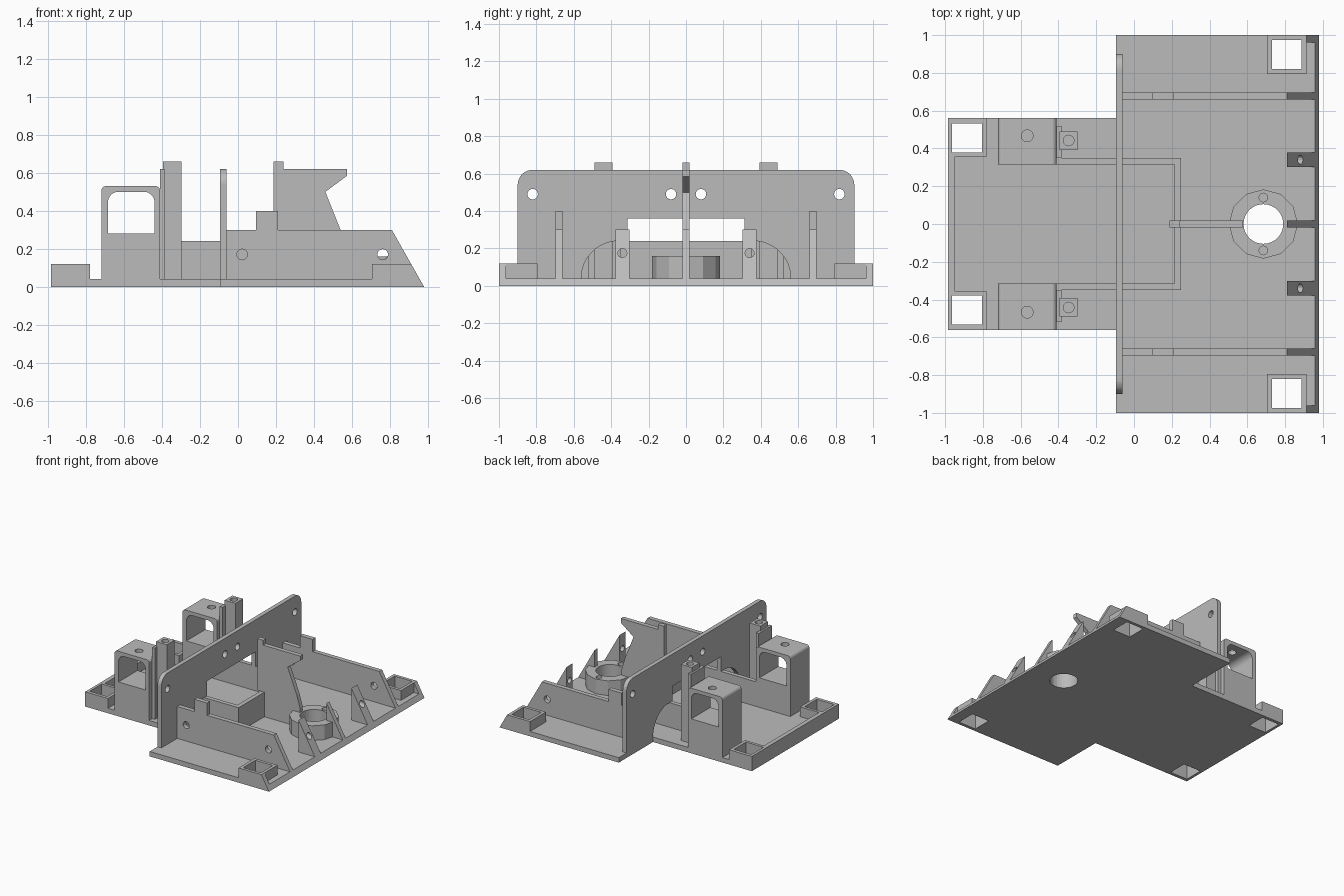
import bpy, bmesh, math
from mathutils import Vector

cube = bpy.data.objects.get("Cube")
if cube:
    bpy.data.objects.remove(cube, do_unlink=True)

grey = bpy.data.materials.new("plain grey")
grey.use_nodes = True
GREY = (0.5, 0.5, 0.5, 1)
grey.diffuse_color = GREY
grey.node_tree.nodes["Principled BSDF"].inputs["Base Color"].default_value = GREY


def prism(name, plane, outline, lo, hi):
    """Extrude a 2D outline drawn in a plane along the remaining axis."""
    place = {"xy": lambda a, b, c: (a, b, c),
             "xz": lambda a, b, c: (a, c, b),
             "yz": lambda a, b, c: (c, a, b)}[plane]
    bm = bmesh.new()
    face = bm.faces.new([bm.verts.new(place(a, b, lo)) for a, b in outline])
    shift = Vector(place(0, 0, hi - lo))
    new = bmesh.ops.extrude_face_region(bm, geom=[face])["geom"]
    bmesh.ops.translate(bm, vec=shift,
                        verts=[v for v in new if isinstance(v, bmesh.types.BMVert)])
    bmesh.ops.recalc_face_normals(bm, faces=bm.faces)
    mesh = bpy.data.meshes.new(name)
    bm.to_mesh(mesh)
    bm.free()
    mesh.materials.append(grey)
    obj = bpy.data.objects.new(name, mesh)
    bpy.context.collection.objects.link(obj)
    return obj


def rect(a0, a1, b0, b1):
    return [(a0, b0), (a1, b0), (a1, b1), (a0, b1)]


def arc(a, b, r, start, end, steps=8):
    angles = [math.radians(start + (end - start) * i / steps) for i in range(steps + 1)]
    return [(a + r * math.cos(t), b + r * math.sin(t)) for t in angles]


def circle(a, b, r, sides=24):
    return arc(a, b, r, 0, 360, sides)[:-1]


def arched(a0, a1, b0, b1, r):
    """Rectangle with rounded top corners."""
    return ([(a0, b0), (a1, b0)] + arc(a1 - r, b1 - r, r, 0, 90)
            + arc(a0 + r, b1 - r, r, 90, 180))


def box(name, x0, x1, y0, y1, z0, z1):
    return prism(name, "xy", rect(x0, x1, y0, y1), z0, z1)


def cut(obj, plane, outline, lo=-2, hi=2):
    """Remove a prism from a part."""
    cutter = prism("cutter", plane, outline, lo, hi)
    cutter.hide_render = True
    mod = obj.modifiers.new("cut", "BOOLEAN")
    mod.operation = "DIFFERENCE"
    mod.solver = "EXACT"
    mod.object = cutter
    bpy.context.view_layer.update()
    graph = bpy.context.evaluated_depsgraph_get()
    mesh = bpy.data.meshes.new_from_object(obj.evaluated_get(graph))
    obj.modifiers.clear()
    obj.data = mesh
    bpy.data.objects.remove(cutter, do_unlink=True)


def span(side, near, far):
    """Ordered y range on one side of the centre."""
    return sorted((side * near, side * far))


FLOOR, RIM, LOW, RIB = 0.04, 0.12, 0.24, 0.30
PLATE_BACK, PLATE_FRONT = -0.095, -0.06
HUB = 0.685

# Base plate: wide front with a sloped edge, narrow rear
base_front = prism("base_front", "xz",
                   [(PLATE_BACK, 0), (0.98, 0), (0.957, FLOOR), (PLATE_BACK, FLOOR)], -1, 1)
base_rear = box("base_rear", -0.985, PLATE_BACK, -0.56, 0.56, 0, FLOOR)
box("rear_rim", -0.985, -0.95, -0.36, 0.36, FLOOR, RIM)

# Hub ring with a through hole and two screw holes
hub = prism("hub_ring", "xy", circle(HUB, 0, 0.183, 12), FLOOR, 0.16)
for part in (base_front, hub):
    cut(part, "xy", circle(HUB, 0, 0.105, 32))
for s in (-1, 1):
    cut(hub, "xy", circle(HUB, s * 0.14, 0.023, 16))

# Upright cross plate with bolt holes and a stepped archway
plate = prism("cross_plate", "yz", arched(-0.9, 0.9, FLOOR, 0.62, 0.08),
              PLATE_BACK, PLATE_FRONT)
half = arc(0.36, FLOOR, 0.2, 0, 90, 12) + [(0.312, LOW), (0.312, 0.36)]
cut(plate, "yz", half + [(-y, z) for y, z in reversed(half)])
for y in (-0.82, -0.08, 0.08, 0.82):
    cut(plate, "yz", circle(y, 0.49, 0.028))

# Central fin with a notched front
prism("centre_fin", "xz",
      [(0.25, FLOOR), (0.57, FLOOR), (0.57, 0.2), (0.54, RIB), (0.46, 0.5),
       (0.575, 0.585), (0.575, 0.62), (0.24, 0.62), (0.24, 0.66), (0.187, 0.66),
       (0.187, LOW), (0.25, LOW)], -0.018, 0.018)
gusset = [(0.81, FLOOR), (0.957, FLOOR), (0.81, RIB)]
prism("centre_gusset", "xz", gusset, -0.018, 0.018)

# Open pocket: front wall
box("pocket_front_wall", 0.215, 0.25, -0.35, 0.35, FLOOR, LOW)

for s, label in ((-1, "right"), (1, "left")):
    # Pocket side wall
    box(label + "_pocket_wall", -0.41, 0.215, *span(s, 0.315, 0.35), FLOOR, LOW)

    # Long side wall with a raised tab and two holes
    wall = prism(label + "_side_wall", "xz",
                 [(PLATE_FRONT, FLOOR), (0.957, FLOOR), (0.81, RIB), (0.21, RIB),
                  (0.21, 0.4), (0.095, 0.4), (0.095, RIB), (PLATE_FRONT, RIB)],
                 *span(s, 0.66, 0.697))
    for x in (0.022, 0.762):
        cut(wall, "xz", circle(x, 0.17, 0.028))

    # Drilled front gusset
    rib = prism(label + "_gusset", "xz", gusset, *span(s, 0.302, 0.378))
    cut(rib, "yz", circle(s * 0.34, 0.175, 0.024, 16))

    # Corner sockets, open right through the base
    rear = box(label + "_rear_socket", -0.985, -0.78, *span(s, 0.355, 0.56), FLOOR, RIM)
    hole = rect(-0.963, -0.805, *span(s, 0.378, 0.533))
    for part in (rear, base_rear):
        cut(part, "xy", hole)
    front = box(label + "_front_socket", 0.705, 0.912, *span(s, 0.795, 1), FLOOR, RIM)
    hole = rect(0.73, 0.888, *span(s, 0.82, 0.975))
    for part in (front, base_front):
        cut(part, "xy", hole)
    prism(label + "_socket_gusset", "xz",
          [(0.912, FLOOR), (0.957, FLOOR), (0.912, RIM)], *span(s, 0.962, 1))

    # Windowed tower with a screw hole in its roof
    tower = prism(label + "_tower", "xz", arched(-0.72, -0.41, FLOOR, 0.53, 0.025),
                  *span(s, 0.315, 0.56))
    cut(tower, "xz", arched(-0.685, -0.44, 0.28, 0.5, 0.055))
    cut(tower, "xy", circle(-0.565, s * 0.467, 0.031), 0.4, 1)

    # Drilled post and its backing strip
    box(label + "_post_strip", -0.41, -0.385, *span(s, 0.35, 0.52), FLOOR, 0.62)
    post = box(label + "_post", -0.395, -0.298, *span(s, 0.392, 0.49), FLOOR, 0.66)
    cut(post, "xy", circle(-0.346, s * 0.442, 0.028), 0.4, 1)
